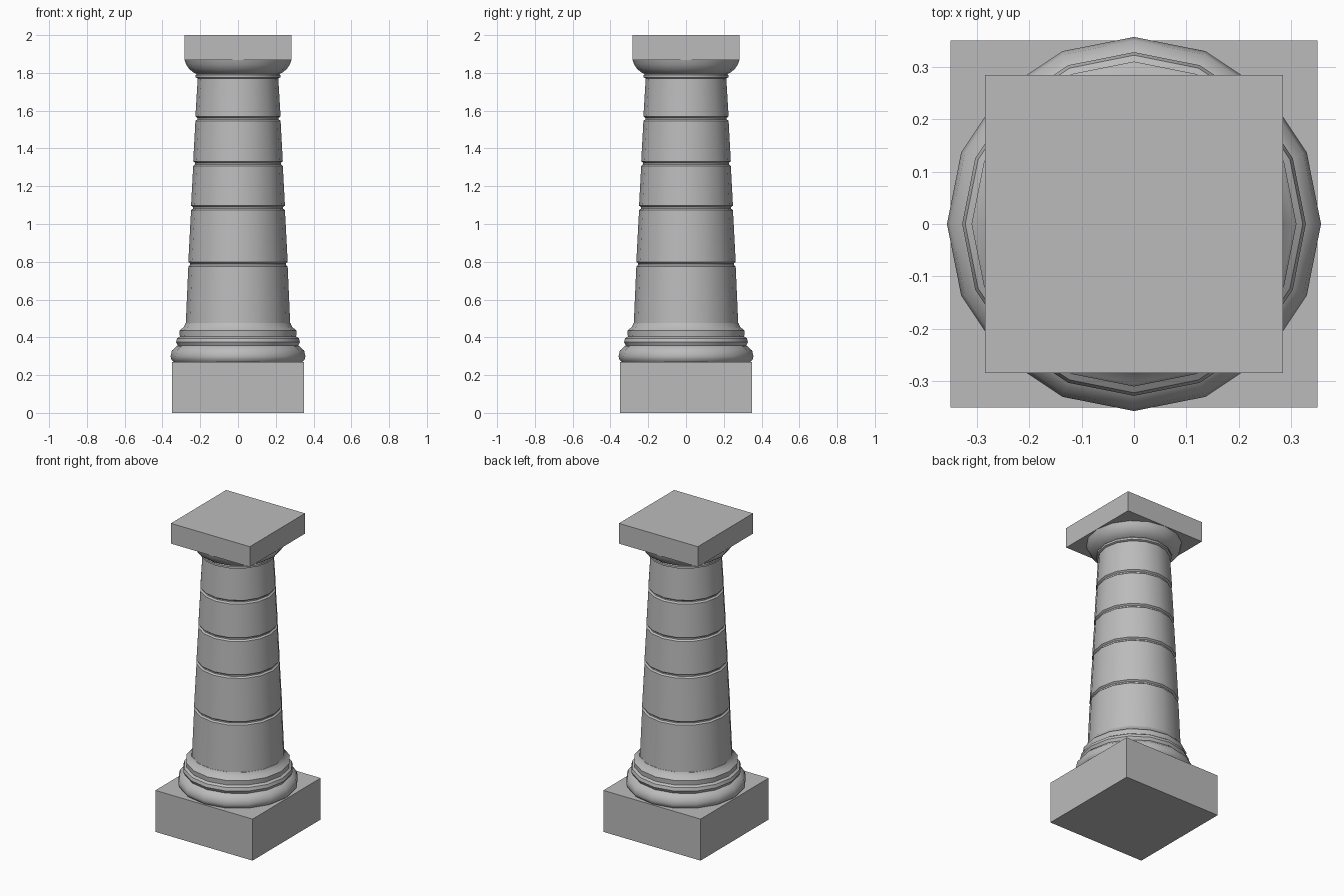
import bpy, bmesh, math

if "Cube" in bpy.data.objects:
    bpy.data.objects.remove(bpy.data.objects["Cube"])

stone = bpy.data.materials.new("grey stone")
stone.diffuse_color = (0.5, 0.5, 0.5, 1)
stone.use_nodes = True
stone.node_tree.nodes["Principled BSDF"].inputs["Base Color"].default_value = stone.diffuse_color
SIDES = 16


def finish(name, bm, smooth):
    bmesh.ops.recalc_face_normals(bm, faces=bm.faces)
    me = bpy.data.meshes.new(name)
    bm.to_mesh(me)
    bm.free()
    me.materials.append(stone)
    ob = bpy.data.objects.new(name, me)
    bpy.context.collection.objects.link(ob)
    if smooth:
        bpy.ops.object.select_all(action='DESELECT')
        ob.select_set(True)
        bpy.context.view_layer.objects.active = ob
        bpy.ops.object.shade_smooth_by_angle(angle=math.radians(35))


def block(name, half, z0, z1):
    bm = bmesh.new()
    bmesh.ops.create_cube(bm, size=1)
    for v in bm.verts:
        v.co = (v.co.x * 2 * half, v.co.y * 2 * half, z0 if v.co.z < 0 else z1)
    finish(name, bm, False)


def lathe(name, profile):
    """Turn (radius, z) points, bottom to top, into a capped round part."""
    bm = bmesh.new()
    rings = []
    for r, z in profile:
        rings.append([bm.verts.new((r * math.cos(math.tau * i / SIDES),
                                    r * math.sin(math.tau * i / SIDES), z))
                      for i in range(SIDES)])
    for a, b in zip(rings, rings[1:]):
        for i in range(SIDES):
            j = (i + 1) % SIDES
            bm.faces.new((a[i], a[j], b[j], b[i]))
    bm.faces.new(rings[0][::-1])
    bm.faces.new(rings[-1])
    finish(name, bm, True)


# square plinth and abacus
block("plinth", 0.35, 0.0, 0.27)
block("abacus", 0.284, 1.868, 2.0)

# moulded base: two rounded rolls, a band and a flare into the shaft
lathe("base_moulding", [
    (0.335, 0.265), (0.352, 0.28), (0.357, 0.30), (0.350, 0.33), (0.325, 0.353),
    (0.318, 0.356), (0.328, 0.375), (0.322, 0.395), (0.308, 0.405),
    (0.310, 0.435), (0.304, 0.442), (0.288, 0.453), (0.278, 0.475)])

# tapering shaft with V grooves between the drums
joints = [0.787, 1.085, 1.32, 1.558]


def shaft_radius(z):
    return 0.277 + (0.213 - 0.277) * (z - 0.46) / (1.775 - 0.46)


shaft = [(shaft_radius(0.46), 0.46)]
for z in joints:
    r = shaft_radius(z)
    shaft += [(r + 0.002, z - 0.012), (r - 0.008, z - 0.004),
              (r - 0.008, z + 0.004), (r + 0.002, z + 0.012)]
shaft.append((0.213, 1.775))
lathe("shaft", shaft)

# capital: neck ring and flaring cushion
lathe("capital", [
    (0.212, 1.77), (0.224, 1.776), (0.224, 1.788), (0.218, 1.794),
    (0.236, 1.802), (0.258, 1.82), (0.275, 1.845), (0.283, 1.87)])
